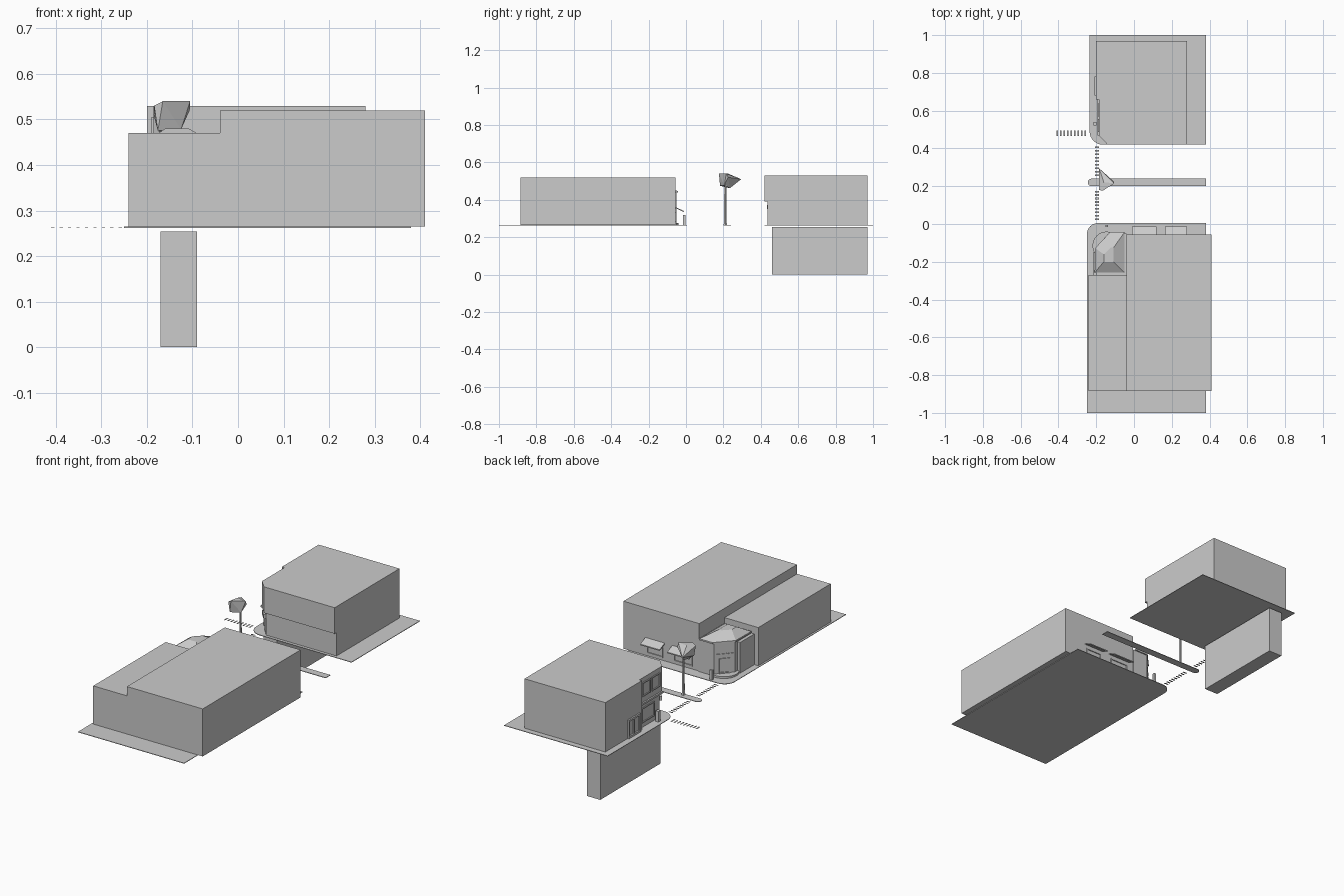
import bpy, bmesh
from math import sin, cos, pi
from mathutils import Vector

if "Cube" in bpy.data.objects:
    bpy.data.objects.remove(bpy.data.objects["Cube"])

G = 0.262   # road level
S = 0.265   # pavement top


def finish(name, bm):
    bmesh.ops.recalc_face_normals(bm, faces=bm.faces)
    me = bpy.data.meshes.new(name)
    bm.to_mesh(me)
    bm.free()
    ob = bpy.data.objects.new(name, me)
    bpy.context.collection.objects.link(ob)
    return ob


def loft(name, rings):
    """Closed solid through rings of equal point count."""
    bm = bmesh.new()
    rows = [[bm.verts.new(p) for p in r] for r in rings]
    n = len(rows[0])
    for a, b in zip(rows, rows[1:]):
        for i in range(n):
            bm.faces.new((a[i], a[(i + 1) % n], b[(i + 1) % n], b[i]))
    bm.faces.new(rows[0][::-1])
    bm.faces.new(rows[-1])
    return finish(name, bm)


def prism(name, outline, z0, z1):
    return loft(name, [[(x, y, z) for x, y in outline] for z in (z0, z1)])


def box(name, x0, x1, y0, y1, z0, z1):
    return prism(name, [(x0, y0), (x1, y0), (x1, y1), (x0, y1)], z0, z1)


def arc(cx, cy, r, a0, a1, n=8):
    return [(cx + r * cos(pi * (a0 + (a1 - a0) * i / n) / 180),
             cy + r * sin(pi * (a0 + (a1 - a0) * i / n) / 180)) for i in range(n + 1)]


def wall_box(name, p, q, t0, t1, z0, z1, depth):
    """Panel on the wall running p to q, spanning fractions t0..t1, sticking out to the left."""
    p, q = Vector(p), Vector(q)
    d = q - p
    out = Vector((-d.y, d.x)).normalized() * depth
    a, b = p + d * t0, p + d * t1
    return prism(name, [tuple(v) for v in (a, b, b + out, a + out)], z0, z1)


def frame(name, p, q, t0, t1, z0, z1, depth=0.006, w=0.006):
    """Rectangular frame on a wall."""
    f = w / (Vector(q) - Vector(p)).length
    wall_box(name + "_left", p, q, t0, t0 + f, z0, z1, depth)
    wall_box(name + "_right", p, q, t1 - f, t1, z0, z1, depth)
    wall_box(name + "_head", p, q, t0 + f, t1 - f, z1 - w, z1, depth)
    wall_box(name + "_sill", p, q, t0 + f, t1 - f, z0, z0 + w, depth)


# Pavements with rounded street corners
prism("south_pavement", [(-.25, -1), (.38, -1), (.38, 0.005)] + arc(-.19, -.055, .06, 90, 180), G, S)
prism("north_pavement", [(.38, .42), (.38, 1), (-.235, 1)] + arc(-.165, .49, .07, 180, 270), G, S)
prism("median", [(.38, .2), (.38, .24)] + arc(-.225, .22, .02, 90, 270), G, S)

# Crosswalk stripes
for i in range(9):
    for j, y0 in enumerate((.02, .255)):
        y = y0 + i * .0185
        box(f"crosswalk_{j}_{i}", -.206, -.184, y, y + .008, G, G + .001)
    x = -.41 + i * .0185
    box(f"side_crosswalk_{i}", x, x + .007, .465, .495, G, G + .001)

# South block: tall hall, low wing
box("south_hall", -.04, .41, -.885, -.055, S, .52)
box("south_wing", -.24, -.04, -.885, -.27, S, .47)

# Corner entrance with cut corner and truncated hip roof
body = [(-.2, -.27), (-.04, -.27), (-.04, -.05), (-.13, -.05), (-.2, -.13)]
prism("corner_entrance", body, S, .44)
eave = [(-.208, -.257), (-.05, -.257), (-.05, -.043), (-.127, -.043), (-.206, -.128)]
top = [(-.16, -.2), (-.108, -.2), (-.108, -.125), (-.125, -.125), (-.16, -.16)]
loft("entrance_roof", [[(x, y, .438) for x, y in eave], [(x, y, .446) for x, y in eave],
                       [(x, y, .48) for x, y in top]])
box("entrance_side_pier", -.217, -.2, -.27, -.15, S, .43)
prism("entrance_step", arc(-.145, -.115, .075, 0, 345, 23), S, S + .01)
cut = ((-.2, -.13), (-.13, -.05))
for i in range(3):
    wall_box(f"entrance_panel_{i}", *cut, .08 + i * .3, .32 + i * .3, .375, .38, .004)
frame("entrance_door", *cut, .25, .75, S + .01, .355, .004)

# Shop windows with sloping awnings
for i, (x0, x1) in enumerate(((-.01, .12), (.165, .28))):
    prof = [(-.056, .355), (-.012, .335), (-.012, .341), (-.056, .361)]
    loft(f"awning_{i}", [[(x, y, z) for y, z in prof] for x in (x0, x1)])
    frame(f"shop_window_{i}", (x0, -.055), (x1, -.055), .08, .92, .28, .335, .005)

# Street posts
box("south_post", -.152, -.138, -.016, -.004, S, .318)
box("north_post_box", -.215, -.198, .522, .54, S, .322)

# North building: recessed ground floor under an overhanging upper floor
prism("north_ground_floor", [(-.2, .97), (-.2, .66), (-.185, .66), (-.185, .487), (-.138, .436),
                             (.28, .436), (.28, .97)], S, .39)
prism("north_upper_floor", [(-.2, .97), (-.2, .66), (-.185, .66), (-.185, .468), (-.14, .42),
                            (.28, .42), (.28, .97)], .39, .53)
west = ((-.185, .66), (-.185, .468))
west = (west[1], west[0])
for i in range(2):
    frame(f"upper_window_{i}", *west, .1 + .43 * i, .46 + .43 * i, .43, .505, .005)
wall_box("west_ledge", *west, 0, 1, .388, .398, .008)
frame("lower_shop_window", *west, .35, .9, .29, .37, .005)
cut2 = ((-.14, .42), (-.185, .468))
cut2 = ((-.138, .436), (-.185, .487))
wall_box("corner_sign", *cut2, .1, .9, .35, .372, -.012)
wall_box("corner_sign_back", *cut2, .1, .9, .35, .372, .012)
door = ((-.2, .68), (-.2, .78))
frame("side_door", *door, .0, 1, S, .365, .008, .01)
wall_box("side_door_mullion", *door, .46, .54, S, .355, .006)

# Underground room
box("basement", -.17, -.09, .46, .97, 0, .254)

# Street tree: tapered trunk and faceted crown
loft("tree_trunk", [[(x, y, z) for x, y in arc(-.132, .21, r, 0, 300, 5)]
                    for z, r in ((S, .010), (.30, .007), (.50, .006))])
bm = bmesh.new()
for p in [(-.185, .295, .51), (-.184, .18, .53), (-.165, .176, .54), (-.105, .215, .54),
          (-.106, .225, .52), (-.176, .182, .475), (-.15, .235, .462), (-.125, .205, .478),
          (-.16, .222, .541)]:
    bm.verts.new(p)
bmesh.ops.convex_hull(bm, input=bm.verts)
finish("tree_crown", bm)
